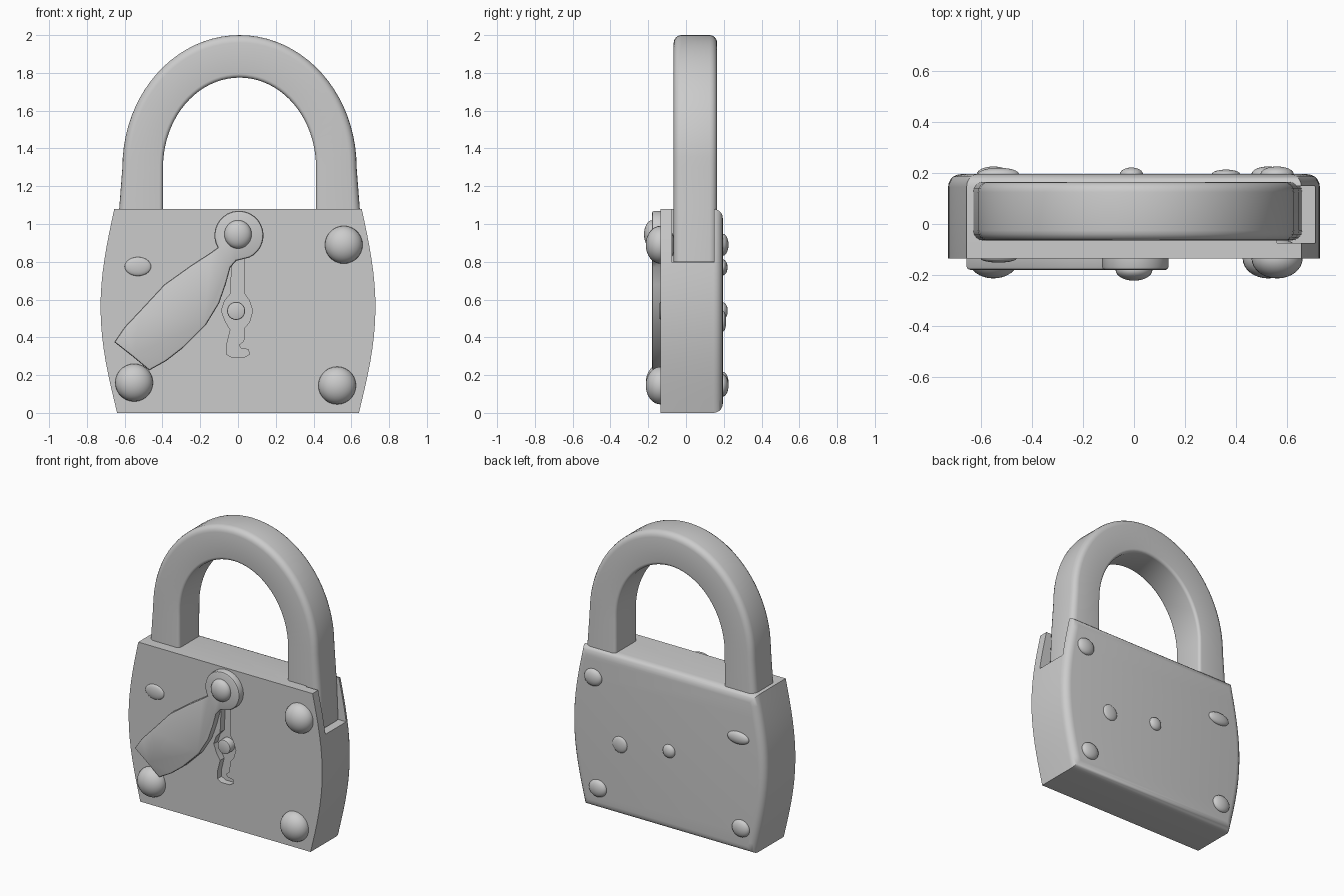
import bpy, bmesh
from math import sin, cos, pi, radians
from mathutils import Matrix

if "Cube" in bpy.data.objects:
    bpy.data.objects.remove(bpy.data.objects["Cube"])


def make(name, bm):
    bmesh.ops.recalc_face_normals(bm, faces=bm.faces)
    me = bpy.data.meshes.new(name)
    bm.to_mesh(me)
    bm.free()
    ob = bpy.data.objects.new(name, me)
    bpy.context.collection.objects.link(ob)
    return ob


def activate(ob):
    bpy.ops.object.select_all(action='DESELECT')
    ob.select_set(True)
    bpy.context.view_layer.objects.active = ob


def smooth(ob, angle=35):
    activate(ob)
    bpy.ops.object.shade_smooth_by_angle(angle=radians(angle))
    return ob


def plate(name, outline, y0, y1, bevel=0.0, segs=3, bevel_y=None):
    """Extrude an x-z outline from y0 to y1, rounding the rim at bevel_y."""
    bm = bmesh.new()
    face = bm.faces.new([bm.verts.new((x, y0, z)) for x, z in outline])
    ext = bmesh.ops.extrude_face_region(bm, geom=[face], use_keep_orig=True)
    for v in ext['geom']:
        if isinstance(v, bmesh.types.BMVert):
            v.co.y = y1
    bmesh.ops.recalc_face_normals(bm, faces=bm.faces)
    if bevel:
        rim = [e for e in bm.edges if all(abs(v.co.y - bevel_y) < 1e-5 for v in e.verts)]
        bmesh.ops.bevel(bm, geom=rim, offset=bevel, segments=segs, profile=0.5, affect='EDGES')
    return make(name, bm)


def dome(name, x, y, z, rx, ry, rz):
    """Rivet head: flattened sphere half sunk into the plate."""
    bm = bmesh.new()
    mat = (Matrix.Translation((x, y, z)) @ Matrix.Diagonal((rx, ry, rz, 1))
           @ Matrix.Rotation(pi / 2, 4, 'X'))
    bmesh.ops.create_uvsphere(bm, u_segments=28, v_segments=16, radius=1, matrix=mat)
    return smooth(make(name, bm), 60)


def cut(ob, cutter):
    mod = ob.modifiers.new("cut", 'BOOLEAN')
    mod.operation = 'DIFFERENCE'
    mod.solver = 'EXACT'
    mod.object = cutter
    activate(ob)
    bpy.ops.object.modifier_apply(modifier=mod.name)
    bpy.data.objects.remove(cutter)


FRONT, BACK = -0.135, 0.195

# Case: barrel-sided block, rounded towards the back
side = []
for i in range(17):
    t = i / 16
    side.append((0.64 + 0.02 * t * t + 0.085 * sin(pi * t) - 0.005 * t, 1.08 * t))
outline = side + [(-x, z) for x, z in reversed(side)]
body = plate("lock_body", outline, FRONT, BACK, 0.05, 5, BACK)

# Side slot for the free shackle leg
cut(body, plate("slot_cutter", [(0.56, 0.795), (0.85, 0.795), (0.85, 1.2), (0.56, 1.2)], -0.075, 0.148))

# Keyhole recess
keyhole = [(-0.03, 0.84), (0.035, 0.84), (0.035, 0.63), (0.06, 0.595), (0.078, 0.54),
           (0.06, 0.48), (0.035, 0.45), (0.03, 0.38), (0.005, 0.36), (0.015, 0.342),
           (0.055, 0.335), (0.06, 0.31), (0.03, 0.293), (-0.03, 0.293), (-0.06, 0.31),
           (-0.06, 0.36), (-0.04, 0.44), (-0.065, 0.48), (-0.088, 0.54), (-0.07, 0.595),
           (-0.04, 0.63)]
cut(body, plate("keyhole_cutter", keyhole, FRONT - 0.1, FRONT + 0.045))
smooth(body)

# Keyhole pin
circle = [(-0.01 + 0.048 * cos(2 * pi * i / 24), 0.54 + 0.048 * sin(2 * pi * i / 24)) for i in range(24)]
smooth(plate("keyhole_pin", circle, FRONT - 0.005, FRONT + 0.05, 0.008, 2, FRONT - 0.005))

# Shackle: rounded section swept between inner and outer arches
path = [((0.405, 0.80), (0.65, 0.80)), ((0.405, 1.08), (0.637, 1.08))]
for i in range(41):
    a = pi * i / 40
    path.append(((0.405 * cos(a), 1.30 + 0.475 * sin(a)), (0.62 * cos(a), 1.30 + 0.70 * sin(a))))
path += [((-0.405, 1.08), (-0.637, 1.08)), ((-0.405, 0.98), (-0.64, 0.98))]
Y0, Y1 = -0.065, 0.165
corners = [(0, Y0, 1, 1, 0.02), (1, Y0, -1, 1, 0.04), (1, Y1, -1, -1, 0.04), (0, Y1, 1, -1, 0.02)]
section = []
for k, (u, y, su, sy, r) in enumerate(corners):
    ru = r / 0.225
    for j in range(5):
        a = pi + pi / 2 * k + pi / 2 * j / 4
        section.append((u + su * ru + ru * cos(a), y + sy * r + r * sin(a)))
bm = bmesh.new()
rings = []
for (xi, zi), (xo, zo) in path:
    rings.append([bm.verts.new((xi + (xo - xi) * u + 0.008, y, zi + (zo - zi) * u)) for u, y in section])
n = len(section)
for p, q in zip(rings, rings[1:]):
    for j in range(n):
        bm.faces.new((p[j], p[(j + 1) % n], q[(j + 1) % n], q[j]))
bm.faces.new(rings[0])
bm.faces.new(rings[-1])
smooth(make("shackle", bm))

# Swinging keyhole cover: round pivot eye with a leaf-shaped blade
cover = []
for i in range(25):
    a = radians(-65 + 275 * i / 24)
    cover.append((0.005 + 0.13 * cos(a), 0.94 + 0.13 * sin(a)))
cover += [(-0.15, 0.845), (-0.25, 0.78), (-0.39, 0.68), (-0.52, 0.54), (-0.6, 0.455), (-0.655, 0.375),
          (-0.56, 0.30), (-0.47, 0.225), (-0.38, 0.275), (-0.29, 0.345), (-0.17, 0.465), (-0.1, 0.58),
          (-0.065, 0.68), (-0.04, 0.77), (-0.01, 0.805)]
smooth(plate("keyhole_cover", cover, FRONT - 0.045, FRONT + 0.005, 0.012, 2, FRONT - 0.045))
dome("cover_pivot", 0, FRONT - 0.045, 0.945, 0.072, 0.042, 0.075)

# Large front rivets, matching smaller ones at the back
spots = [("top_right", 0.56, 0.89), ("bottom_right", 0.525, 0.145), ("bottom_left", -0.55, 0.16)]
for label, x, z in spots:
    dome("front_rivet_" + label, x, FRONT, z, 0.1, 0.078, 0.1)
    dome("back_rivet_" + label, x, BACK, z, 0.065, 0.03, 0.058)

# Worn flat stud and inner studs
dome("front_flat_stud", -0.53, FRONT, 0.775, 0.07, 0.016, 0.05)
dome("back_flat_stud", -0.53, BACK, 0.77, 0.08, 0.025, 0.042)
dome("back_stud_centre", -0.01, BACK, 0.54, 0.045, 0.026, 0.045)
dome("back_stud_side", 0.36, BACK, 0.485, 0.055, 0.018, 0.055)
